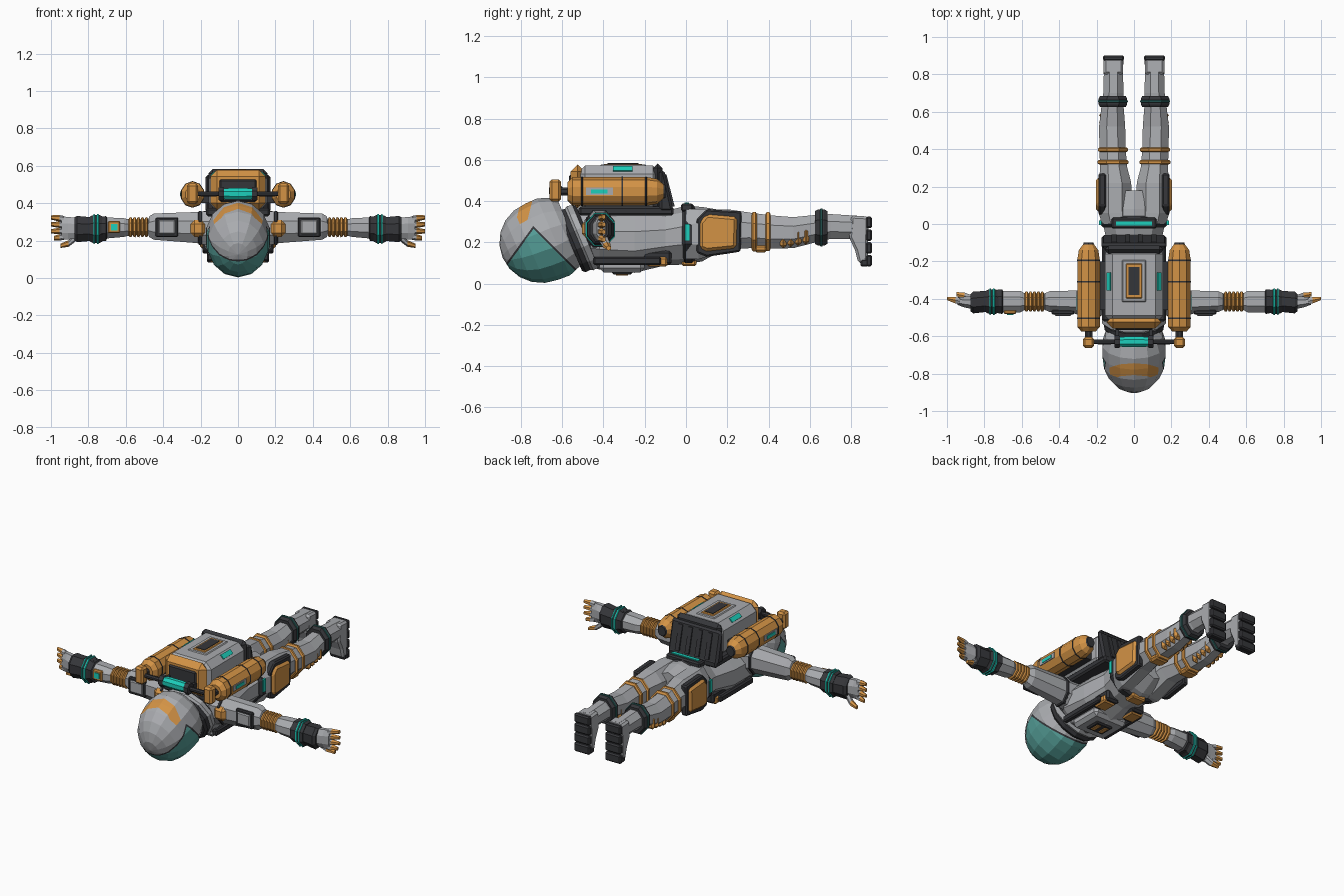
import bpy, bmesh, math
from mathutils import Matrix, Vector

if "Cube" in bpy.data.objects:
    bpy.data.objects.remove(bpy.data.objects["Cube"])

COLOURS = {
    "suit_grey": (.40, .41, .43), "rubber_dark": (.036, .037, .042),
    "panel_orange": (.65, .29, .06), "light_teal": (.012, .62, .5),
    "visor_teal": (.09, .34, .31), "ankle_teal": (.025, .13, .12)}
MATS = {}
for label, rgb in COLOURS.items():
    m = bpy.data.materials.new(label)
    m.use_nodes = True
    m.diffuse_color = (*rgb, 1)
    m.node_tree.nodes["Principled BSDF"].inputs["Base Color"].default_value = (*rgb, 1)
    MATS[label] = m
GREY, DARK, ORANGE, TEAL, VISOR, ANKLE = range(len(COLOURS))


def finish(name, bm, mirror=False, bevel=0):
    bmesh.ops.recalc_face_normals(bm, faces=bm.faces[:])
    mesh = bpy.data.meshes.new(name)
    bm.to_mesh(mesh)
    bm.free()
    for m in MATS.values():
        mesh.materials.append(m)
    ob = bpy.data.objects.new(name, mesh)
    bpy.context.collection.objects.link(ob)
    if bevel:
        b = ob.modifiers.new("bevel", "BEVEL")
        b.width, b.segments = bevel, 1
    if mirror:
        mod = ob.modifiers.new("mirror", "MIRROR")
        mod.use_mirror_merge = False
    return ob


def box(name, x, y, z, mat, mirror=False, bevel=0, turn=None):
    """Block given by its low and high limits on each axis."""
    bm = bmesh.new()
    bmesh.ops.create_cube(bm, size=1)
    size = [b - a for a, b in (x, y, z)]
    bmesh.ops.scale(bm, vec=size, verts=bm.verts)
    if turn:
        bmesh.ops.rotate(bm, verts=bm.verts, matrix=Matrix.Rotation(math.radians(turn[1]), 3, turn[0]))
    bmesh.ops.translate(bm, vec=[(a + b) / 2 for a, b in (x, y, z)], verts=bm.verts)
    for f in bm.faces:
        f.material_index = mat
    return finish(name, bm, mirror, bevel)


def prism(name, outline, x0, x1, mat, mirror=False, bevel=0):
    """Outline in (y, z) pushed along x."""
    bm = bmesh.new()
    f = bm.faces.new([bm.verts.new((x0, y, z)) for y, z in outline])
    ext = bmesh.ops.extrude_face_region(bm, geom=[f])
    bmesh.ops.translate(bm, vec=(x1 - x0, 0, 0),
                        verts=[v for v in ext["geom"] if isinstance(v, bmesh.types.BMVert)])
    if f.is_valid and len(bm.faces) < len(outline) + 2:
        bm.faces.new(f.verts)
    for f in bm.faces:
        f.material_index = mat
    return finish(name, bm, mirror, bevel)


def loft(name, axis, rings, mirror=False, sides=8, matrix=None):
    """Rings are (distance, centre a, centre b, radius a, radius b, colour up to next ring)."""
    bm = bmesh.new()
    loops = []
    for t, a, b, ra, rb, mat in rings:
        loop = []
        for i in range(sides):
            ang = math.tau * (i + .5) / sides
            k = 1 / math.cos(math.pi / sides)
            p, q = a + ra * k * math.cos(ang), b + rb * k * math.sin(ang)
            loop.append(bm.verts.new((t, p, q) if axis == "X" else (p, t, q)))
        loops.append(loop)
    for lo, hi, ring in zip(loops, loops[1:], rings):
        for i in range(sides):
            j = (i + 1) % sides
            bm.faces.new((lo[i], lo[j], hi[j], hi[i])).material_index = ring[5]
    bm.faces.new(loops[0]).material_index = rings[0][5]
    bm.faces.new(loops[-1]).material_index = rings[-1][5]
    if matrix:
        bmesh.ops.transform(bm, matrix=matrix, verts=bm.verts)
    return finish(name, bm, mirror)


def band(name, axis, t0, t1, a, b, ra, rb, mat, mirror=True, sides=8):
    """Ring around a limb with softened edges."""
    e = (t1 - t0) * .25
    return loft(name, axis, [(t0, a, b, ra * .9, rb * .9, mat), (t0 + e, a, b, ra, rb, mat),
                             (t1 - e, a, b, ra, rb, mat), (t1, a, b, ra * .9, rb * .9, mat)], mirror, sides)


# Helmet: ball cut at the neck, with visor and brow stripe as cut faces
TILT = math.radians(22.7)
neck_dir = Vector((0, math.cos(TILT), math.sin(TILT)))
bm = bmesh.new()
bmesh.ops.create_uvsphere(bm, u_segments=14, v_segments=10, radius=1)
bmesh.ops.rotate(bm, verts=bm.verts, matrix=Matrix.Rotation(TILT - math.pi / 2, 3, "X"))
for v in bm.verts:
    t = v.co.dot(neck_dir)
    if t > 0:
        v.co = neck_dir * t + (v.co - neck_dir * t) * (1 + .2 * t)
    v.co = Vector((v.co.x * .172, v.co.y * .205 - .70, v.co.z * .2 + .203))


def cut(point, normal, clear=False):
    bmesh.ops.bisect_plane(bm, geom=bm.verts[:] + bm.edges[:] + bm.faces[:], plane_co=point,
                           plane_no=normal, clear_outer=clear)


apex = Vector((0, -.74, .28))
crown_no, jaw_no = Vector((0, -.173, .125)), Vector((0, .23, .23))
cut((0, -.54, .21), neck_dir, True)
cut(apex, crown_no)
cut(apex, jaw_no)
cut((0, -.825, .3), (0, 1, -.25))
cut((0, -.77, .3), (0, 1, -.25))
visor = []
for f in bm.faces:
    c = f.calc_center_median()
    s = c.y - .25 * (c.z - .3)
    if (c - apex).dot(crown_no) < 0 and (c - apex).dot(jaw_no) < 0:
        f.material_index = VISOR
        visor.append(f)
    elif -.825 < s < -.77 and c.z > .31:
        f.material_index = ORANGE
for f in bmesh.ops.inset_region(bm, faces=visor, thickness=.01, use_even_offset=True)["faces"]:
    f.material_index = DARK
finish("helmet", bm)

# Collar
place = Matrix.Translation((0, -.525, .215)) @ Matrix.Rotation(TILT, 4, "X")
loft("collar", "Y", [(-.04, 0, 0, .145, .15, DARK), (-.025, 0, 0, .158, .162, DARK),
                     (0, 0, 0, .16, .16, GREY), (.012, 0, 0, .172, .168, GREY),
                     (.04, 0, 0, .168, .164, DARK), (.055, 0, 0, .15, .15, GREY),
                     (.1, 0, 0, .15, .15, GREY)], sides=12, matrix=place)

# Torso and pelvis
loft("torso", "Y", [(-.5, 0, .22, .13, .12, GREY), (-.42, 0, .21, .18, .135, GREY),
                    (-.25, 0, .205, .17, .145, GREY), (-.1, 0, .22, .145, .125, GREY),
                    (0, 0, .235, .165, .135, GREY), (.08, 0, .24, .165, .125, GREY),
                    (.18, 0, .26, .07, .09, GREY)], sides=10)
band("belt", "Y", -.02, .045, 0, .237, .18, .142, DARK, False, 10)
box("belt_back_frame", (-.12, .12), (-.025, .035), (.35, .388), DARK, bevel=.008)
box("belt_back_light", (-.095, .095), (-.008, .014), (.38, .394), TEAL)
box("belt_side_light", (.175, .186), (-.005, .018), (.21, .29), TEAL, True)

# Chest and belly gear on the underside
box("chest_plate", (-.12, .12), (-.42, -.2), (.055, .12), GREY, bevel=.02)
box("chest_control", (-.06, .06), (-.36, -.26), (.045, .09), DARK, bevel=.008)
box("chest_button", (.015, .04), (-.34, -.28), (.04, .06), ORANGE, True)
box("chest_strap", (.13, .165), (-.45, -.12), (.09, .13), DARK, True, .008)
box("belly_pouch", (.05, .14), (-.21, -.07), (.09, .16), DARK, True, .012)
box("belly_pouch_flap", (.06, .148), (-.19, -.09), (.082, .13), ORANGE, True, .01)
box("belt_buckle", (-.05, .05), (-.02, .05), (.085, .12), ORANGE, bevel=.008)

# Arms
elbow = []
for i in range(5):
    x = .48 + i * .021
    elbow += [(x, -.415, .272, .042, .04, ORANGE), (x + .006, -.415, .272, .054, .054, ORANGE),
              (x + .015, -.415, .272, .054, .052, ORANGE)]
loft("arm", "X", [(.1, -.42, .26, .075, .1, GREY), (.22, -.42, .27, .066, .083, GREY),
                  (.45, -.415, .275, .056, .07, GREY), (.475, -.415, .275, .045, .055, GREY)]
     + elbow + [(.585, -.415, .27, .045, .044, GREY), (.61, -.415, .27, .058, .05, GREY),
                (.7, -.415, .268, .058, .056, DARK), (.705, -.415, .265, .066, .066, DARK),
                (.77, -.412, .262, .056, .062, DARK), (.86, -.42, .262, .058, .07, DARK),
                (.875, -.42, .265, .045, .06, DARK)], True)
band("cuff_ring", "X", .725, .79, -.415, .262, .066, .075, DARK)
band("cuff_light", "X", .742, .757, -.415, .262, .071, .08, TEAL)
band("cuff_light_outer", "X", .764, .774, -.415, .262, .071, .08, TEAL)
band("shoulder_band", "X", .19, .215, -.42, .268, .073, .09, DARK)
box("arm_panel_frame", (.32, .44), (-.484, -.46), (.22, .325), DARK, True, .006)
box("arm_panel", (.335, .425), (-.492, -.47), (.235, .31), GREY, True, .006)
box("shoulder_pad", (.17, .255), (-.505, -.455), (.22, .31), ORANGE, True, .022)
box("wrist_display", (-.695, -.63), (-.482, -.46), (.24, .305), ORANGE, bevel=.006)
box("wrist_screen", (-.68, -.645), (-.487, -.475), (.255, .29), TEAL)

# Hands
loft("palm", "X", [(.86, -.42, .265, .036, .056, GREY), (.91, -.417, .267, .028, .06, GREY),
                   (.945, -.412, .267, .02, .062, GREY)], True)
for i in range(4):
    z = .222 + i * .031
    loft("finger_" + str(i + 1), "X", [(.93, -.412, z, .017, .015, GREY),
         (.955, -.408, z + (i - 1.5) * .003, .017, .015, ORANGE),
         (.985 + .014 * (i in (1, 2, 3)), -.398, z + (i - 1.5) * .006, .009, .01, ORANGE)], True, 6)
loft("thumb", "X", [(.87, -.4, .215, .02, .018, GREY), (.905, -.385, .185, .018, .015, ORANGE),
                    (.95, -.375, .172, .011, .01, ORANGE)], True, 6)

# Legs
loft("leg", "Y", [(.0, .09, .24, .08, .12, GREY), (.06, .1, .24, .09, .122, GREY),
                  (.22, .1, .262, .085, .096, GREY), (.31, .11, .258, .072, .086, GREY),
                  (.42, .115, .25, .07, .08, GREY), (.52, .117, .247, .07, .075, GREY),
                  (.62, .115, .265, .06, .067, GREY), (.7, .11, .277, .054, .06, GREY),
                  (.86, .11, .272, .05, .055, GREY)], True)
for label, y, r in (("upper", .318, .088), ("lower", .385, .086)):
    band("knee_band_" + label, "Y", y, y + .025, .112, .252, r - .006, r + .008, ORANGE)
box("knee_pad", (.065, .16), (.33, .395), (.152, .19), ORANGE, True, .012)
for i in range(4):
    y = .455 + i * .037
    box("shin_guard_" + str(i + 1), (.05, .186), (y, y + .031), (.172 + i * .006, .25 + i * .006), ORANGE, True, .014)
prism("thigh_frame", [(.05, .15), (.1, .13), (.265, .155), (.27, .35), (.1, .36), (.05, .31)],
      .15, .19, DARK, True, .008)
prism("thigh_panel", [(.065, .17), (.1, .155), (.245, .17), (.25, .325), (.1, .338), (.065, .3)],
      .16, .204, ORANGE, True, .016)
band("ankle_ring", "Y", .625, .685, .113, .272, .076, .088, DARK)
band("ankle_light", "Y", .648, .664, .113, .272, .08, .093, ANKLE)

# Boots, toes pointing down, treaded soles facing back
prism("boot", [(.79, .225), (.82, .16), (.835, .1), (.88, .088), (.885, .325), (.8, .33)],
      .058, .162, GREY, True, .012)
box("toe_cap", (.056, .164), (.845, .885), (.083, .12), DARK, True, .008)
for i in range(4):
    z = .083 + i * .062
    box("sole_tread_" + str(i + 1), (.054, .166), (.872, .902), (z, z + .056), DARK, True, .008)

# Backpack
box("pack_base", (-.17, .17), (-.52, -.06), (.33, .375), DARK, bevel=.01)
box("pack_body", (-.155, .155), (-.53, -.12), (.36, .572), GREY, bevel=.04)
box("pack_front_frame", (-.147, .147), (-.56, -.49), (.365, .578), ORANGE, bevel=.035)
box("pack_front_panel", (-.105, .105), (-.568, -.5), (.4, .535), DARK, bevel=.015)
box("pack_rear_rim", (-.158, .158), (-.16, -.115), (.35, .582), DARK, bevel=.035)
prism("pack_rear_panel", [(-.13, .35), (-.06, .35), (-.105, .55), (-.13, .55)], -.175, .175, DARK, bevel=.015)
for i in range(4):
    x = -.105 + i * .07
    prism("pack_rear_rib_" + str(i + 1), [(-.1, .375), (-.055, .375), (-.095, .53), (-.12, .53)],
          x - .014, x + .014, DARK)
box("hatch_frame", (-.068, .068), (-.42, -.19), (.56, .577), GREY, bevel=.008)
box("hatch_rim", (-.046, .046), (-.4, -.21), (.565, .581), ORANGE, bevel=.006)
box("hatch_core", (-.03, .03), (-.38, -.23), (.57, .584), DARK)
box("pack_light", (.117, .147), (-.355, -.26), (.545, .561), TEAL, True, turn=("Y", 45))

# Side tanks with valves
loft("tank", "Y", [(-.575, .243, .447, .038, .042, ORANGE), (-.55, .243, .447, .06, .066, ORANGE),
                   (-.5, .243, .447, .06, .066, ORANGE), (-.19, .243, .447, .06, .066, ORANGE),
                   (-.14, .243, .447, .052, .058, ORANGE), (-.11, .243, .447, .03, .034, DARK),
                   (-.1, .243, .447, .026, .03, DARK)], True, 10)
for i, y in enumerate((-.51, -.315, -.2)):
    band("tank_strap_" + str(i + 1), "Y", y, y + .012, .243, .447, .062, .068, DARK, sides=10)
box("tank_mount", (.14, .2), (-.46, -.2), (.4, .46), DARK, True)
box("tank_label", (.295, .308), (-.485, -.355), (.43, .465), GREY, True)
box("tank_label_light", (.3, .311), (-.46, -.38), (.438, .457), TEAL, True)
band("valve_stem", "Y", -.62, -.56, .243, .447, .02, .02, DARK)
box("valve_block", (.213, .273), (-.662, -.605), (.397, .505), ORANGE, True, .012)
band("valve_pipe", "X", .09, .225, -.63, .45, .013, .013, DARK)
band("pipe_collar", "X", .075, .105, -.63, .45, .033, .036, DARK)
band("pipe_light", "X", -.08, .08, -.63, .45, .028, .031, TEAL, False)
box("pipe_bracket", (.08, .1), (-.63, -.54), (.43, .46), DARK, True)
